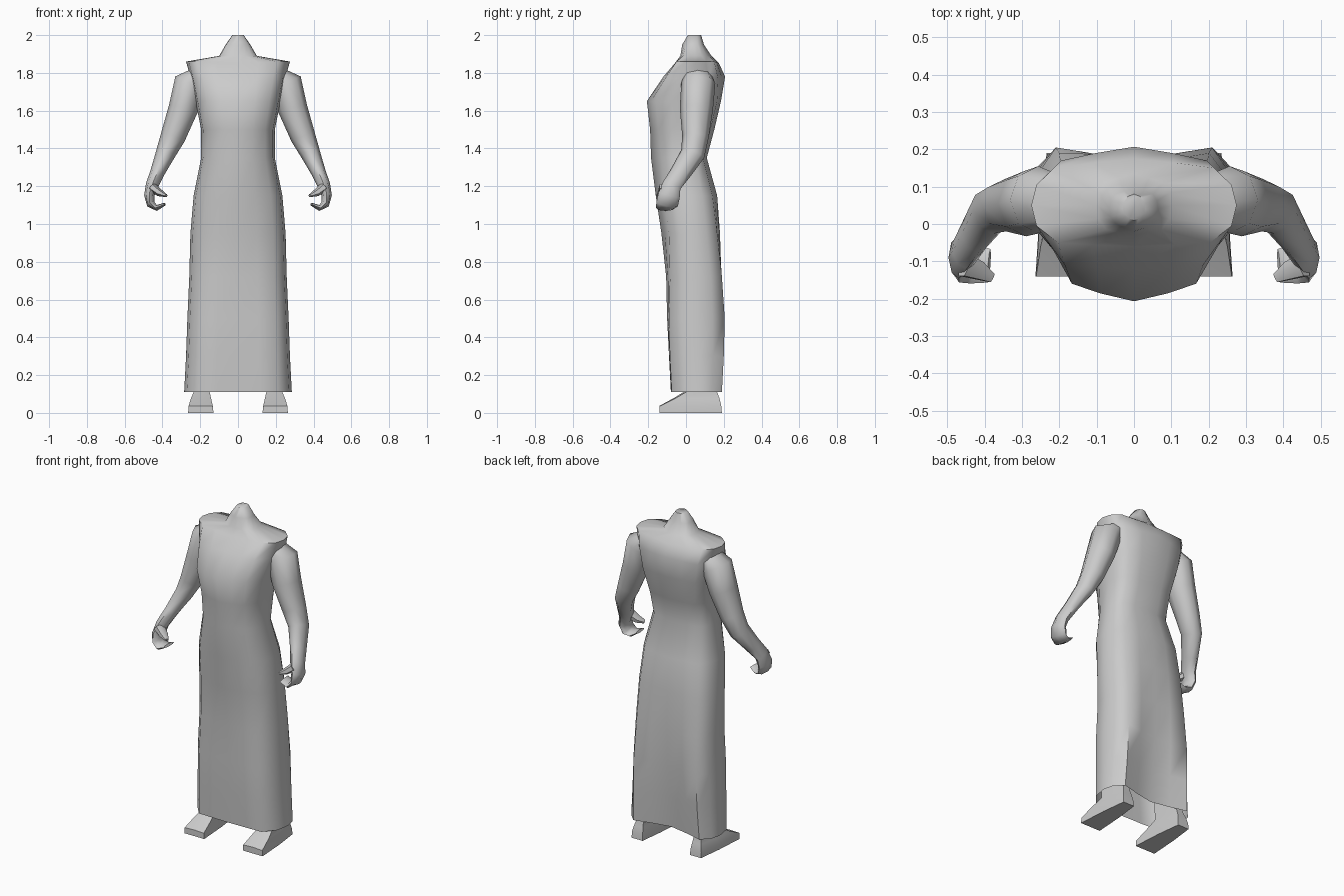
import bpy, bmesh, math
from mathutils import Vector

if "Cube" in bpy.data.objects:
    bpy.data.objects.remove(bpy.data.objects["Cube"])

grey = bpy.data.materials.new("plain grey")
grey.diffuse_color = (0.6, 0.6, 0.6, 1)
grey.use_nodes = True
grey.node_tree.nodes["Principled BSDF"].inputs["Base Color"].default_value = grey.diffuse_color


def loft(name, rings, cap_start=True, cap_end=True, mirror=False, angle=60):
    """Skin closed rings of points, optionally adding the mirrored twin."""
    bm = bmesh.new()
    for side in ((1, -1) if mirror else (1,)):
        loops = [[bm.verts.new((p[0] * side, p[1], p[2])) for p in r] for r in rings]
        n = len(loops[0])
        for a, b in zip(loops, loops[1:]):
            for i in range(n):
                j = (i + 1) % n
                bm.faces.new((a[i], a[j], b[j], b[i]))
        if cap_start:
            bm.faces.new(loops[0])
        if cap_end:
            bm.faces.new(loops[-1])
    bmesh.ops.recalc_face_normals(bm, faces=bm.faces)
    me = bpy.data.meshes.new(name)
    bm.to_mesh(me)
    bm.free()
    me.materials.append(grey)
    ob = bpy.data.objects.new(name, me)
    bpy.context.collection.objects.link(ob)
    bpy.ops.object.select_all(action='DESELECT')
    ob.select_set(True)
    bpy.context.view_layer.objects.active = ob
    bpy.ops.object.shade_smooth_by_angle(angle=math.radians(angle))
    return ob


def mix(a, b, t):
    return a + (b - a) * t


def robe_ring(z, zs, w, yf, yfc, ys, ybc, yb):
    """Symmetric cross-section: centre, corner and side depths; zs is side height."""
    half = [(0, yf), (.4 * w, mix(yf, yfc, .45)), (.74 * w, yfc),
            (.95 * w, mix(yfc, ys, .45)), (w, ys),
            (.95 * w, mix(ybc, ys, .45)), (.78 * w, ybc),
            (.4 * w, mix(yb, ybc, .45)), (0, yb)]
    pts = half + [(-x, y) for x, y in half[-2:0:-1]]
    return [(x, y, mix(z, zs, min(1, abs(x) / (.75 * w)))) for x, y in pts]


def tube_rings(rows, n=8):
    """Elliptical rings across a path; rows are x, y, z, side radius, depth radius."""
    c = [Vector(r[:3]) for r in rows]
    out = []
    for i, r in enumerate(rows):
        t = (c[min(i + 1, len(c) - 1)] - c[max(i - 1, 0)]).normalized()
        a = t.cross(Vector((0, 1, 0))).normalized()
        b = a.cross(t)
        out.append([c[i] + a * r[3] * math.cos(2 * math.pi * k / n)
                    + b * r[4] * math.sin(2 * math.pi * k / n) for k in range(n)])
    return out


# Robe with torso and neck, open at the hem
robe = [
    (.11, .11, .285, -.08, -.075, .08, .19, .14),
    (.30, .30, .275, -.09, -.085, .07, .20, .16),
    (.50, .50, .268, -.10, -.09, .06, .205, .175),
    (.72, .72, .258, -.105, -.085, .06, .19, .185),
    (.95, .95, .252, -.13, -.09, .04, .165, .18),
    (1.15, 1.15, .235, -.16, -.12, .02, .14, .165),
    (1.35, 1.35, .195, -.185, -.13, 0, .09, .11),
    (1.50, 1.50, .195, -.19, -.145, .01, .13, .15),
    (1.65, 1.65, .225, -.207, -.16, .03, .165, .185),
    (1.78, 1.77, .25, -.12, -.11, .05, .17, .207),
    (1.85, 1.86, .275, -.06, -.05, .05, .15, .175),
    (1.89, 1.89, .10, -.03, -.015, .05, .11, .135),
    (1.95, 1.95, .065, -.02, 0, .04, .08, .095),
    (2.0, 2.0, .03, .01, .02, .04, .07, .08)]
loft("robe_and_torso", [robe_ring(*r) for r in robe], cap_start=False)

# Arms running into curled hands
arm = [
    (.20, .06, 1.80, .04, .07),
    (.255, .065, 1.745, .085, .09),
    (.29, .055, 1.61, .078, .088),
    (.345, .05, 1.46, .066, .07),
    (.385, .035, 1.37, .052, .065),
    (.428, -.03, 1.27, .038, .055),
    (.455, -.075, 1.205, .034, .05),
    (.470, -.09, 1.15, .027, .058),
    (.462, -.10, 1.105, .022, .058),
    (.430, -.108, 1.085, .016, .052),
    (.388, -.112, 1.105, .008, .045)]
loft("arms", tube_rings(arm), mirror=True)

# Thumbs
thumb = [(.455, -.11, 1.195, .025, .035),
         (.415, -.125, 1.165, .02, .028),
         (.38, -.145, 1.15, .008, .014)]
loft("thumbs", tube_rings(thumb, 6), mirror=True)

# Feet and ankles: z, inner x, outer x, toe y, heel y, heel inset
foot = [(0, .13, .264, -.14, .19, .03),
        (.035, .133, .262, -.14, .187, .028),
        (.075, .142, .25, -.06, .178, .025),
        (.11, .15, .235, 0, .165, .02),
        (.35, .14, .24, .01, .15, .01)]
rings = []
for z, x0, x1, yf, yb, h in foot:
    ym = mix(yf, yb, .55)
    rings.append([(x0, yf, z), (mix(x0, x1, .5), yf, z * 1.08), (x1, yf, z),
                  (x1 - h * .4, ym, z), (x1 - h, yb, z), (x0 + h, yb, z),
                  (x0 + h * .4, ym, z)])
loft("feet", rings, mirror=True, angle=50)
